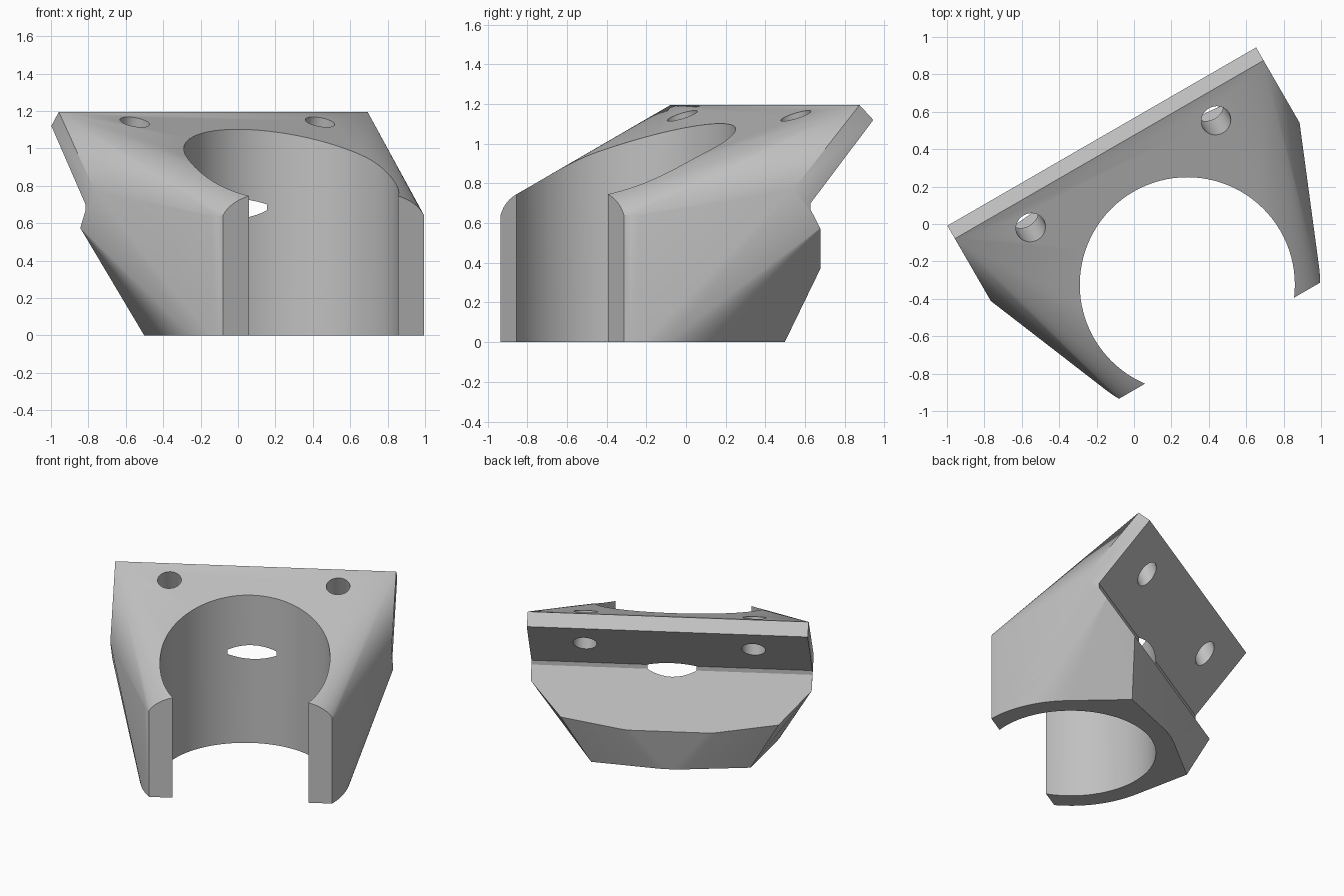
import bpy, bmesh, math
from mathutils import Vector, Matrix

if "Cube" in bpy.data.objects:
    bpy.data.objects.remove(bpy.data.objects["Cube"])

BORE, WALL, BARREL_H = 0.575, 0.711, 0.64
HALF = 0.953          # half width of the angled plate
FRONT = -0.345        # front cut
SEGMENTS = 96

grey = bpy.data.materials.new("light_grey")
grey.use_nodes = True
colour = (0.53, 0.53, 0.53, 1)
grey.diffuse_color = colour
grey.node_tree.nodes["Principled BSDF"].inputs["Base Color"].default_value = colour


def make_object(name, bm):
    bmesh.ops.recalc_face_normals(bm, faces=bm.faces)
    mesh = bpy.data.meshes.new(name)
    bm.to_mesh(mesh)
    bm.free()
    obj = bpy.data.objects.new(name, mesh)
    mesh.materials.append(grey)
    bpy.context.collection.objects.link(obj)
    return obj


def extruded(name, profile, half_width):
    """Extrude a (y, z) profile along x."""
    bm = bmesh.new()
    face = bm.faces.new([bm.verts.new((-half_width, y, z)) for y, z in profile])
    new = bmesh.ops.extrude_face_region(bm, geom=[face])["geom"]
    bmesh.ops.translate(bm, vec=(2 * half_width, 0, 0),
                        verts=[v for v in new if isinstance(v, bmesh.types.BMVert)])
    return make_object(name, bm)


def cylinder(name, radius, depth, matrix):
    bm = bmesh.new()
    bmesh.ops.create_cone(bm, cap_ends=True, segments=SEGMENTS, radius1=radius,
                          radius2=radius, depth=depth, matrix=matrix)
    return make_object(name, bm)


# Body: hull around a short barrel and a wide angled plate
bm = bmesh.new()
for i in range(SEGMENTS):
    a = 2 * math.pi * i / SEGMENTS
    for z in (0, BARREL_H):
        bm.verts.new((WALL * math.cos(a), WALL * math.sin(a), z))
corners = [(HALF, 0.835, 1.195), (HALF, 0.915, 1.12), (HALF, 0.45, 0.77),
           (HALF, 0.607, 0.575), (0.74, 0.73, 0.37), (0.54, 0.638, 0)]
for x, y, z in corners:
    for side in (-1, 1):
        bm.verts.new((side * x, y, z))
hull = bmesh.ops.convex_hull(bm, input=bm.verts)
loose = {g for g in hull["geom_interior"] + hull["geom_unused"]
         if isinstance(g, bmesh.types.BMVert)}
bmesh.ops.delete(bm, geom=list(loose), context='VERTS')
bmesh.ops.dissolve_limit(bm, angle_limit=0.002, verts=bm.verts, edges=bm.edges)
body = make_object("bracket_body", bm)

# Cutters: front opening, back groove, central bore, two screw holes
cutters = [
    extruded("front_cutter", [(-2, -1), (FRONT, -1), (FRONT, 2), (-2, 2)], 2),
    extruded("groove_cutter", [(0.55, 0.668), (0.55, 0.70), (1.4, 1.678), (1.4, -0.748)], 2),
    cylinder("bore_cutter", BORE, 4, Matrix.Identity(4)),
]
slope = math.atan2(1.195 - BARREL_H, 0.835 + WALL)
for side in (-1, 1):
    place = Matrix.Translation((side * 0.572, 0.684, 1.14)) @ Matrix.Rotation(slope, 4, 'X')
    cutters.append(cylinder("screw_hole_cutter", 0.08, 1.2, place))

bpy.context.view_layer.objects.active = body
for cutter in cutters:
    cutter.hide_render = True
    mod = body.modifiers.new(cutter.name, 'BOOLEAN')
    mod.operation, mod.solver, mod.object = 'DIFFERENCE', 'EXACT', cutter
    bpy.ops.object.modifier_apply(modifier=mod.name)
    bpy.data.objects.remove(cutter)

# Turn the bracket into place and smooth the curved walls
body.data.transform(Matrix.Translation((0.285, -0.325, 0)) @ Matrix.Rotation(math.radians(30), 4, 'Z'))
bpy.ops.object.select_all(action='DESELECT')
body.select_set(True)
bpy.ops.object.shade_smooth_by_angle(angle=math.radians(20))
